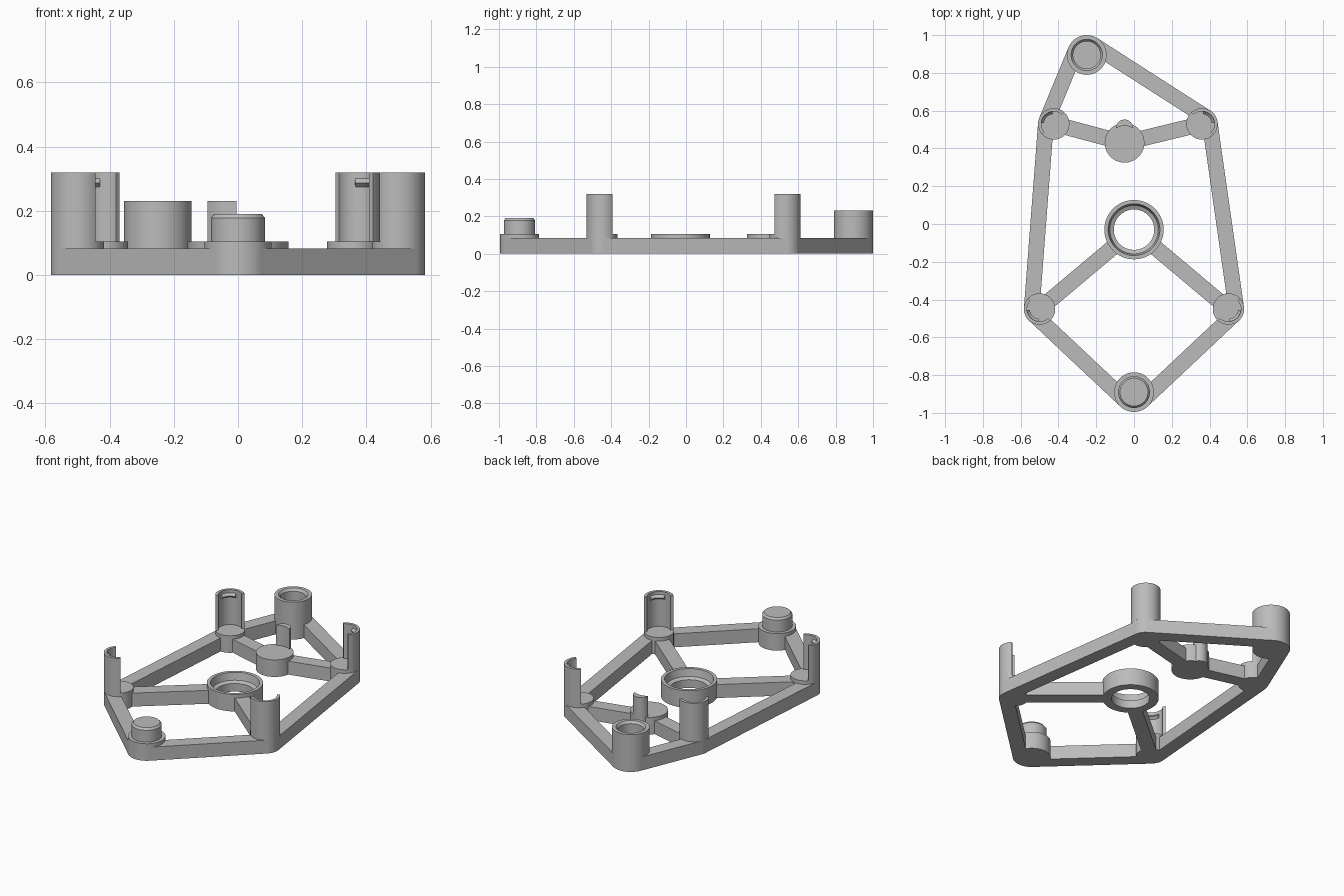
import bpy, bmesh, math
from mathutils import Vector

cube = bpy.data.objects.get("Cube")
if cube:
    bpy.data.objects.remove(cube, do_unlink=True)

grey = bpy.data.materials.new("plain grey")
grey.use_nodes = True
colour = (0.5, 0.5, 0.5, 1)
grey.diffuse_color = colour
grey.node_tree.nodes["Principled BSDF"].inputs["Base Color"].default_value = colour

BEAM_H, BEAM_W, DISC_H, POST_H = 0.083, 0.083, 0.105, 0.32
POST_R, BOSS_R = 0.083, 0.105


def finish(name, bm):
    bmesh.ops.remove_doubles(bm, verts=bm.verts, dist=1e-5)
    bmesh.ops.recalc_face_normals(bm, faces=bm.faces)
    mesh = bpy.data.meshes.new(name)
    bm.to_mesh(mesh)
    bm.free()
    mesh.materials.append(grey)
    obj = bpy.data.objects.new(name, mesh)
    bpy.context.collection.objects.link(obj)
    bpy.ops.object.select_all(action='DESELECT')
    obj.select_set(True)
    bpy.context.view_layer.objects.active = obj
    bpy.ops.object.shade_smooth_by_angle(angle=math.radians(30))
    return obj


def lathe(name, centre, profile, closed=False, start=0, sweep=360, steps=64):
    """Turn an (r, z) profile round a vertical axis, capping partial sweeps."""
    bm = bmesh.new()
    pts = profile + profile[:1] if closed else profile
    full = sweep == 360
    rings = []
    for i in range(steps + 1):
        a = math.radians(start + sweep * i / steps)
        rings.append([bm.verts.new((centre[0] + r * math.cos(a),
                                    centre[1] + r * math.sin(a), z)) for r, z in pts])
    for a, b in zip(rings, rings[1:]):
        for j in range(len(pts) - 1):
            bm.faces.new((a[j], b[j], b[j + 1], a[j + 1]))
    if not full:
        for ring in (rings[0], rings[-1]):
            bm.faces.new(ring[:-1] if closed else ring)
    bmesh.ops.dissolve_degenerate(bm, dist=1e-6, edges=bm.edges)
    return finish(name, bm)


def prism(name, corners, z0, z1):
    bm = bmesh.new()
    face = bm.faces.new([bm.verts.new((p[0], p[1], z0)) for p in corners])
    top = bmesh.ops.extrude_face_region(bm, geom=[face])["geom"]
    verts = [g for g in top if isinstance(g, bmesh.types.BMVert)]
    bmesh.ops.translate(bm, verts=verts, vec=(0, 0, z1 - z0))
    return finish(name, bm)


def rim_beam(name, a, ra, b, rb):
    """Beam whose outer side is tangent to both end discs (counter-clockwise)."""
    a, b = Vector(a), Vector(b)
    d = b - a
    ang = math.atan2(d.y, d.x) - math.acos((ra - rb) / d.length)
    n = Vector((math.cos(ang), math.sin(ang)))
    p, q = a + n * ra, b + n * rb
    prism(name, [p, q, q - n * BEAM_W, p - n * BEAM_W], 0, BEAM_H)


def spoke(name, a, b, gap=0):
    a, b = Vector(a), Vector(b)
    d = (b - a).normalized()
    n = Vector((-d.y, d.x)) * BEAM_W / 2
    a = a + d * gap
    prism(name, [a + n, b + n, b - n, a - n], 0, BEAM_H)


front = (0, -0.89)
front_left, front_right = (0.5, -0.45), (-0.5, -0.45)
back_left, back_right = (0.36, 0.53), (-0.425, 0.53)
back = (-0.25, 0.895)
ring_at, pad_at = (0, -0.03), (-0.05, 0.43)

# Outer frame, counter-clockwise
loop = [("front", front, BOSS_R), ("front_left", front_left, POST_R),
        ("back_left", back_left, POST_R), ("back", back, BOSS_R),
        ("back_right", back_right, POST_R), ("front_right", front_right, POST_R)]
for (n1, p1, r1), (n2, p2, r2) in zip(loop, loop[1:] + loop[:1]):
    rim_beam(f"rim_{n1}_to_{n2}", p1, r1, p2, r2)

# Inner spokes
for side, post in (("left", front_left), ("right", front_right)):
    spoke("ring_spoke_" + side, ring_at, post, gap=0.145)
for side, post in (("left", back_left), ("right", back_right)):
    spoke("pad_spoke_" + side, pad_at, post)

# Corner discs, half-round clip walls and their snap lips
for name, c, aim in (("front_left", front_left, -45), ("front_right", front_right, 225),
                     ("back_left", back_left, 45), ("back_right", back_right, 135)):
    lathe(name + "_disc", c, [(0, 0), (POST_R, 0), (POST_R, DISC_H), (0, DISC_H)])
    lathe(name + "_clip_wall", c,
          [(POST_R, 0.09), (POST_R, POST_H), (0.066, POST_H), (0.066, 0.09)],
          closed=True, start=aim - 88, sweep=176, steps=32)
    lathe(name + "_snap_lip", c, [(0.07, 0.27), (0.07, 0.305), (0.052, 0.287)],
          closed=True, start=aim - 40, sweep=80, steps=16)

# Front boss with bevelled knob
lathe("front_boss", front, [(0, 0), (BOSS_R, 0), (BOSS_R, DISC_H), (0, DISC_H)])
lathe("front_knob", front, [(0, 0.1), (0.084, 0.1), (0.084, 0.178), (0.074, 0.19), (0, 0.19)])

# Back socket
lathe("back_socket", back, [(0, 0), (BOSS_R, 0), (BOSS_R, 0.23), (0.083, 0.23),
                            (0.072, 0.215), (0.072, 0.11), (0, 0.11)])

# Centre ring with stepped bore
lathe("centre_ring", ring_at, [(0.107, 0), (0.157, 0), (0.157, DISC_H), (0.137, DISC_H),
                               (0.128, 0.06), (0.107, 0.05)], closed=True)

# Back pad and its upright tab
lathe("pad", pad_at, [(0, 0), (BOSS_R, 0), (BOSS_R, DISC_H), (0, DISC_H)])
arc = [math.pi * i / 20 for i in range(21)]
tab = [(pad_at[0] + 0.045 * math.cos(a), 0.508 + 0.045 * math.sin(a)) for a in arc]
tab += [(pad_at[0] - 0.022, 0.517), (pad_at[0], 0.52), (pad_at[0] + 0.022, 0.517)]
prism("pad_tab", tab, 0, 0.23)
